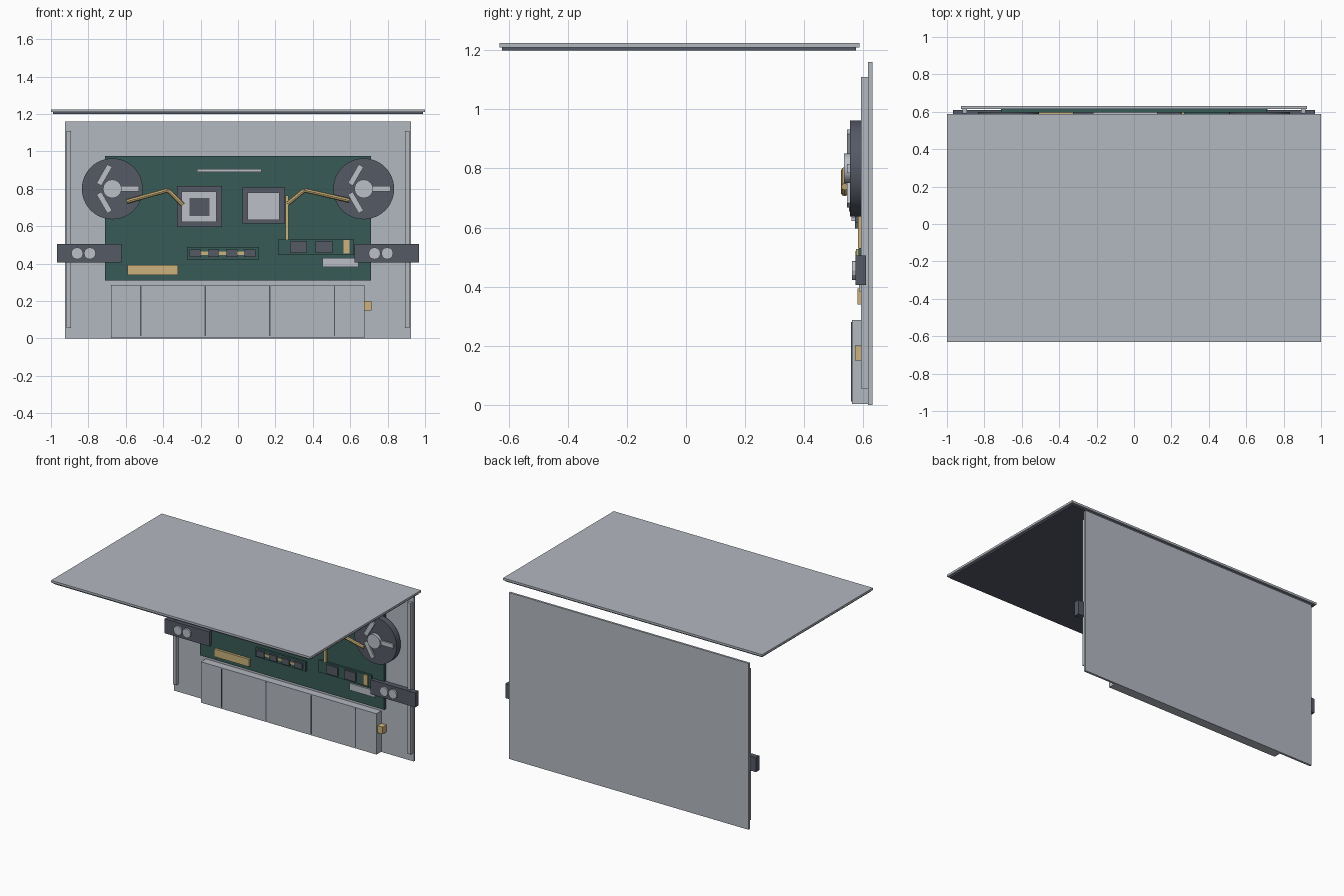
import bpy
from math import radians, cos, sin, pi
from mathutils import Vector

if "Cube" in bpy.data.objects:
    bpy.data.objects.remove(bpy.data.objects["Cube"])


def material(name, rgb):
    m = bpy.data.materials.new(name)
    m.use_nodes = True
    m.diffuse_color = (*rgb, 1)
    m.node_tree.nodes["Principled BSDF"].inputs["Base Color"].default_value = (*rgb, 1)
    return m


GREY = material("casing grey", (0.45, 0.48, 0.53))
SILVER = material("bright silver", (0.50, 0.53, 0.57))
DARK = material("slate", (0.09, 0.10, 0.13))
GREEN = material("board green", (0.038, 0.105, 0.092))
GOLD = material("brass", (0.60, 0.45, 0.20))


def box(name, x, y, z, mat, turn=0):
    """Box from (min, max) ranges, optionally turned about y."""
    bpy.ops.mesh.primitive_cube_add(size=1, location=[sum(r) / 2 for r in (x, y, z)])
    ob = bpy.context.object
    ob.scale = [r[1] - r[0] for r in (x, y, z)]
    bpy.ops.object.transform_apply(location=False, rotation=False, scale=True)
    ob.rotation_euler.y = turn
    ob.name = name
    ob.data.materials.append(mat)
    return ob


def disc(name, x, z, radius, y, mat, sides):
    """Cylinder along y."""
    bpy.ops.mesh.primitive_cylinder_add(
        vertices=sides, radius=radius, depth=y[1] - y[0],
        location=(x, sum(y) / 2, z), rotation=(pi / 2, 0, 0))
    ob = bpy.context.object
    ob.name = name
    ob.data.materials.append(mat)
    bpy.ops.object.shade_smooth_by_angle(angle=radians(25))


def pipe(name, points, y, radius):
    """Eight sided rods joining points in the xz plane."""
    pts = [Vector((px, y, pz)) for px, pz in points]
    for a, b in zip(pts, pts[1:]):
        d = b - a
        bpy.ops.mesh.primitive_cylinder_add(vertices=8, radius=radius, depth=d.length,
                                            location=(a + b) / 2)
        ob = bpy.context.object
        ob.rotation_euler = d.to_track_quat('Z', 'Y').to_euler()
        ob.name = name
        ob.data.materials.append(GOLD)


# Raised cover with its dark underside
box("top_cover", (-1, 1), (-0.632, 0.588), (1.21, 1.225), GREY)
box("cover_lining", (-0.99, 0.99), (-0.622, 0.576), (1.2, 1.21), DARK)

# Back plate and main board
box("back_plate", (-0.925, 0.925), (0.616, 0.631), (0, 1.16), GREY)
box("main_board", (-0.71, 0.71), (0.597, 0.617), (0.31, 0.975), GREEN)

# Battery, its seams and its connector
box("battery", (-0.68, 0.675), (0.562, 0.617), (0.002, 0.287), GREY)
for x in (-0.52, -0.175, 0.17, 0.515):
    box("battery_seam", (x - 0.003, x + 0.003), (0.558, 0.563), (0.012, 0.28), DARK)
box("battery_plug", (0.67, 0.715), (0.572, 0.617), (0.15, 0.2), GOLD)

# Paired parts: rails, fans, speakers
for side, s in (("right", -1), ("left", 1)):
    rx = s * 0.905
    box(side + "_rail", (rx - 0.013, rx + 0.013), (0.592, 0.617), (0.055, 1.11), GREY)

    fx, fz = s * 0.672, 0.8
    disc(side + "_fan", fx, fz, 0.163, (0.555, 0.6), DARK, 48)
    disc(side + "_fan_hub", fx, fz, 0.05, (0.534, 0.556), SILVER, 16)
    for k in range(3):
        a = 2 * pi * k / 3
        bx, bz = fx + 0.085 * cos(a), fz + 0.085 * sin(a)
        box(side + "_fan_blade", (bx - 0.058, bx + 0.058), (0.545, 0.556),
            (bz - 0.015, bz + 0.015), SILVER, turn=a)

    sx = s * 0.795
    box(side + "_speaker", (sx - 0.172, sx + 0.172), (0.573, 0.61), (0.405, 0.506), DARK)
    for off in (-0.065, 0.003):
        disc(side + "_speaker_cone", sx + off, 0.455, 0.032, (0.562, 0.574), SILVER, 12)

# Processor and graphics chip stacks
box("processor_base", (-0.325, -0.085), (0.572, 0.6), (0.597, 0.815), DARK)
box("processor_plate", (-0.302, -0.115), (0.56, 0.573), (0.622, 0.786), SILVER)
box("processor_core", (-0.26, -0.152), (0.552, 0.561), (0.655, 0.752), DARK)
box("graphics_base", (0.025, 0.25), (0.572, 0.6), (0.615, 0.807), DARK)
box("graphics_plate", (0.052, 0.222), (0.56, 0.573), (0.633, 0.781), SILVER)

# Heat pipes
pipe("right_heat_pipe", [(-0.595, 0.732), (-0.375, 0.793), (-0.295, 0.715)], 0.537, 0.012)
pipe("left_heat_pipe", [(0.595, 0.738), (0.355, 0.793), (0.265, 0.72)], 0.537, 0.012)

# Memory module: chips with contacts between
box("memory_board", (-0.272, 0.113), (0.583, 0.598), (0.423, 0.488), GREEN)
box("memory_contacts", (-0.21, 0.05), (0.577, 0.584), (0.447, 0.464), GOLD)
for k in range(4):
    x = -0.228 + 0.097 * k
    box("memory_chip", (x - 0.03, x + 0.03), (0.57, 0.584), (0.435, 0.476), DARK)

# Storage module
box("storage_board", (0.213, 0.62), (0.583, 0.598), (0.446, 0.53), GREEN)
for x in (0.323, 0.46):
    box("storage_chip", (x - 0.045, x + 0.045), (0.573, 0.584), (0.457, 0.52), DARK)
box("storage_contacts", (0.563, 0.597), (0.575, 0.584), (0.453, 0.527), GOLD)

# Loose connectors and strips
box("upright_strip", (0.254, 0.271), (0.582, 0.598), (0.53, 0.765), GOLD)
box("upper_strip", (-0.22, 0.125), (0.585, 0.598), (0.89, 0.905), SILVER)
box("keyboard_connector", (-0.59, -0.32), (0.58, 0.598), (0.34, 0.393), GOLD)
box("wireless_card", (0.452, 0.645), (0.585, 0.598), (0.383, 0.43), SILVER)
